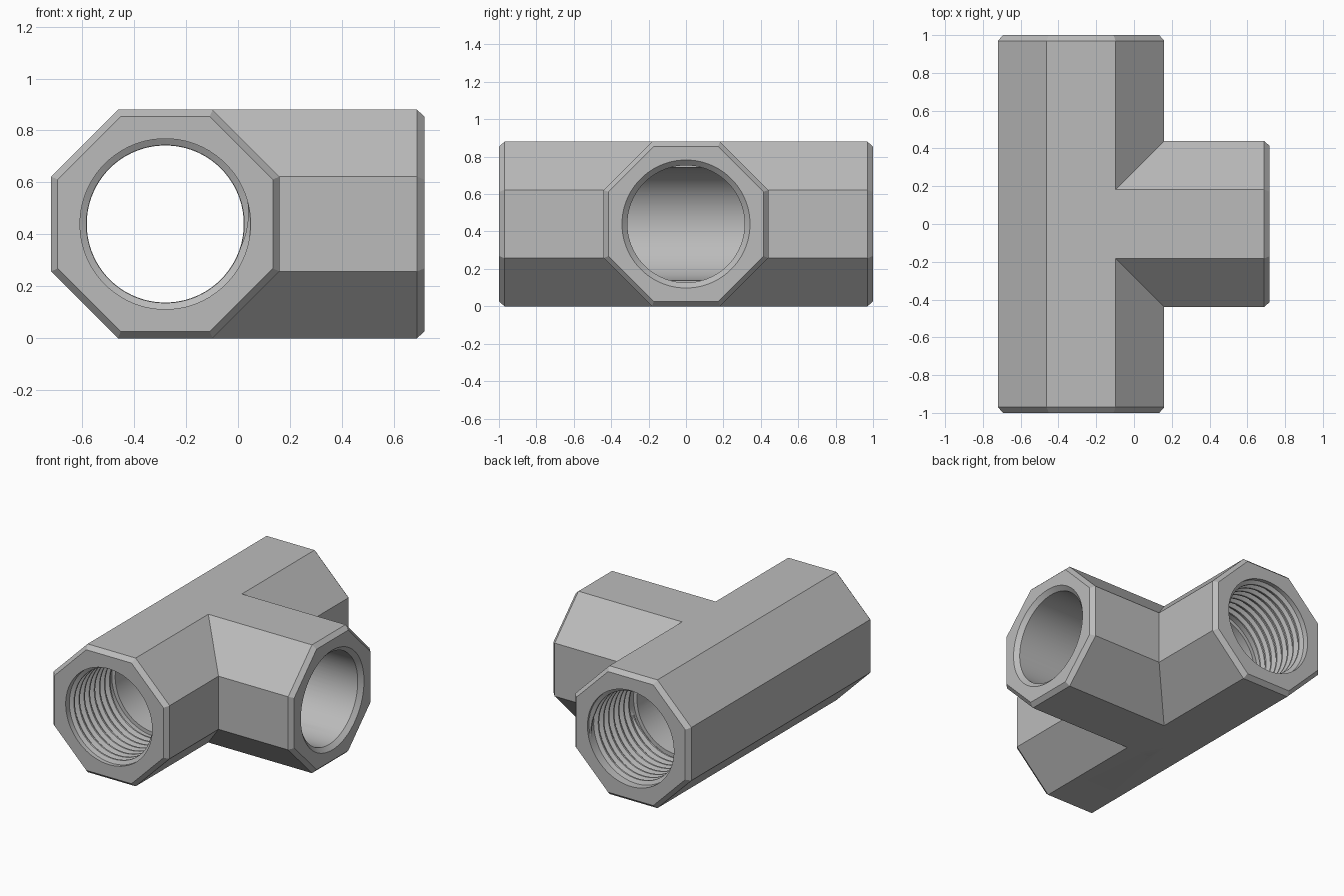
import bpy, bmesh, math
from mathutils import Matrix, Vector

cube = bpy.data.objects.get("Cube")
if cube:
    bpy.data.objects.remove(cube, do_unlink=True)

CENTRE = Vector((-0.28, 0, 0.44))   # where the two pipe axes meet
APOTHEM = 0.44
BRANCH = 0.997                      # branch length from the centre
ROOT, CREST, BORE = 0.328, 0.304, 0.302
THREAD_DEPTH, PITCH = 0.5, 0.055

metal = bpy.data.materials.new("grey metal")
metal.use_nodes = True
GREY = (0.5, 0.5, 0.5, 1)
metal.diffuse_color = GREY
metal.node_tree.nodes["Principled BSDF"].inputs["Base Color"].default_value = GREY

ALONG_X = Matrix.Translation(CENTRE) @ Matrix.Rotation(math.pi / 2, 4, 'Y')
ALONG_Y = Matrix.Translation(CENTRE) @ Matrix.Rotation(-math.pi / 2, 4, 'X')


def add_object(name, bm):
    bmesh.ops.recalc_face_normals(bm, faces=bm.faces)
    mesh = bpy.data.meshes.new(name)
    bm.to_mesh(mesh)
    bm.free()
    mesh.materials.append(metal)
    obj = bpy.data.objects.new(name, mesh)
    bpy.context.collection.objects.link(obj)
    return obj


def solid(name, stations, sides, matrix):
    """Closed prism through (distance, apothem) stations along an axis."""
    bm = bmesh.new()
    rings = []
    for dist, apothem in stations:
        r = apothem / math.cos(math.pi / sides)
        angles = [(i + 0.5) * math.tau / sides for i in range(sides)]
        rings.append([bm.verts.new(matrix @ Vector((r * math.cos(a), r * math.sin(a), dist)))
                      for a in angles])
    for low, high in zip(rings, rings[1:]):
        for i in range(sides):
            j = (i + 1) % sides
            bm.faces.new((low[i], low[j], high[j], high[i]))
    bm.faces.new(rings[0])
    bm.faces.new(rings[-1])
    return add_object(name, bm)


def combine(target, tool, operation):
    mod = target.modifiers.new(operation, 'BOOLEAN')
    mod.operation, mod.object, mod.solver = operation, tool, 'EXACT'
    bpy.context.view_layer.objects.active = target
    bpy.ops.object.modifier_apply(modifier=mod.name)
    bpy.data.objects.remove(tool, do_unlink=True)


def thread(name, end, steps=64):
    """Helical ridge inside one mouth of the main pipe."""
    matrix = ALONG_Y @ Matrix.Rotation(math.pi if end < 0 else 0, 4, 'X')
    bm = bmesh.new()
    count = int((THREAD_DEPTH - PITCH) / PITCH * steps)
    base = ROOT + 0.01
    profile = [(-0.45, base), (-0.1, CREST), (0.1, CREST), (0.45, base)]
    previous = None
    for k in range(count + 1):
        fade = min(1, k * 8 / steps, (count - k) * 8 / steps)
        a = k * math.tau / steps
        depth = 1 - THREAD_DEPTH + PITCH * (0.5 + k / steps)
        section = []
        for offset, radius in profile:
            r = base + (radius - base) * fade
            section.append(bm.verts.new(matrix @ Vector(
                (r * math.cos(a), r * math.sin(a), depth + offset * PITCH))))
        if previous:
            for i in range(4):
                j = (i + 1) % 4
                bm.faces.new((previous[i], previous[j], section[j], section[i]))
        previous = section
    return add_object(name, bm)


# Octagonal tee body with chamfered rims
rim = APOTHEM - 0.026
body = solid("tee_body", [(-1, rim), (-0.97, APOTHEM), (0.97, APOTHEM), (1, rim)], 8, ALONG_Y)
branch = solid("branch", [(0, APOTHEM), (BRANCH - 0.028, APOTHEM), (BRANCH, rim)], 8, ALONG_X)
combine(body, branch, 'UNION')

# Main bore, widened at both ends for the threads
inner = 1 - THREAD_DEPTH
combine(body, solid("main_bore", [(-1.1, ROOT), (-inner, ROOT), (-inner, BORE),
                                  (inner, BORE), (inner, ROOT), (1.1, ROOT)], 64, ALONG_Y), 'DIFFERENCE')

# Smooth branch bore with a countersunk mouth
combine(body, solid("branch_bore", [(0, 0.313), (BRANCH - 0.027, 0.313), (BRANCH, 0.342),
                                    (1.1, 0.342)], 64, ALONG_X), 'DIFFERENCE')

# Threads in both mouths, then smooth the round surfaces
parts = [body, thread("front_thread", -1), thread("back_thread", 1)]
bpy.ops.object.select_all(action='DESELECT')
for part in parts:
    part.select_set(True)
bpy.context.view_layer.objects.active = body
bpy.ops.object.shade_smooth_by_angle(angle=math.radians(25))
